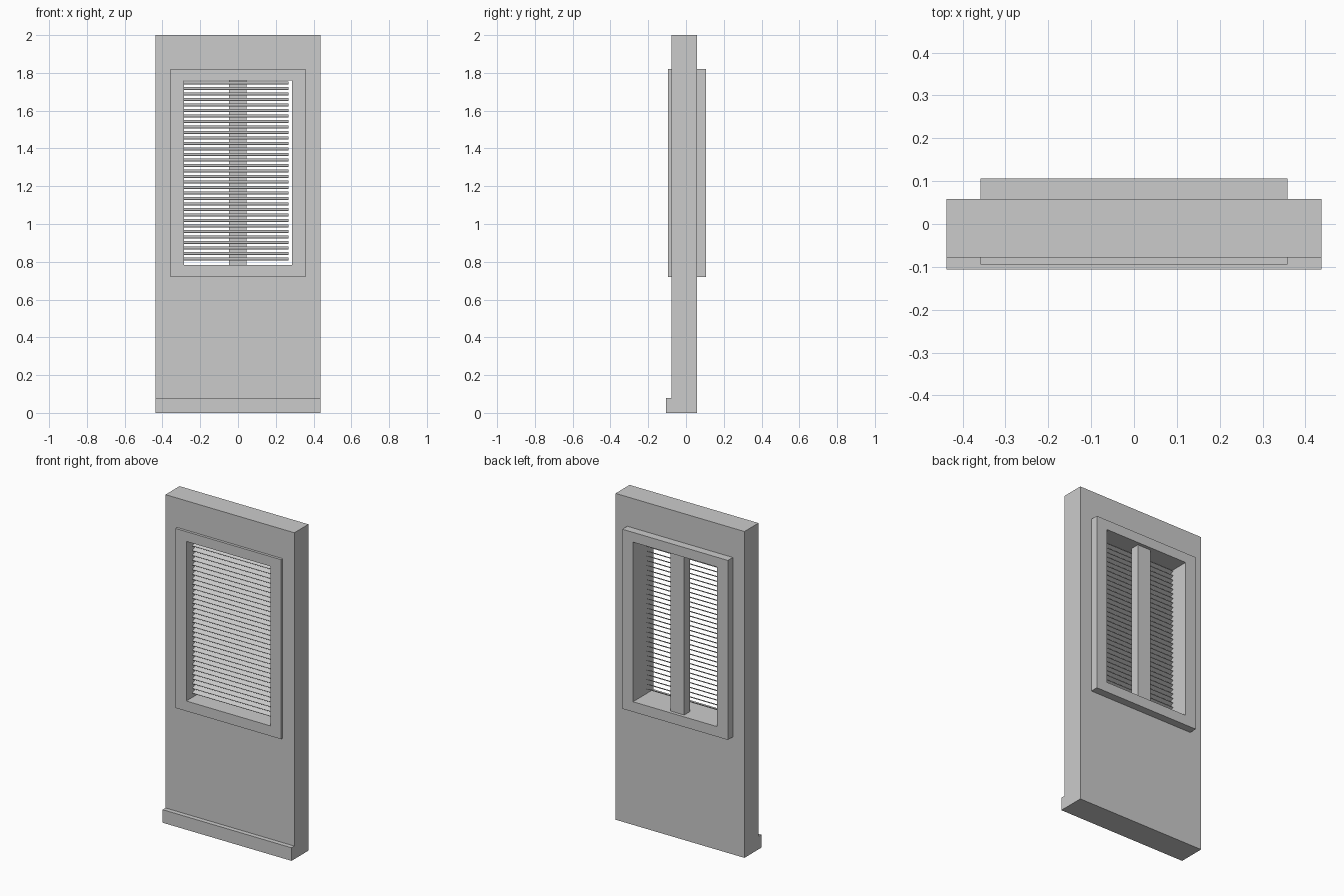
import bpy, bmesh, math
from mathutils import Matrix, Vector

if "Cube" in bpy.data.objects:
    bpy.data.objects.remove(bpy.data.objects["Cube"])


def finish(bm, name):
    bmesh.ops.recalc_face_normals(bm, faces=bm.faces)
    mesh = bpy.data.meshes.new(name)
    bm.to_mesh(mesh)
    bm.free()
    obj = bpy.data.objects.new(name, mesh)
    bpy.context.collection.objects.link(obj)
    return obj


def box(name, x, y, z):
    """Box from (min, max) ranges, origin at its centre."""
    bm = bmesh.new()
    size = [r[1] - r[0] for r in (x, y, z)]
    bmesh.ops.create_cube(bm, size=1, matrix=Matrix.Diagonal((*size, 1)))
    obj = finish(bm, name)
    obj.location = Vector([sum(r) / 2 for r in (x, y, z)])
    return obj


def ring(name, outer, inner, y):
    """Rectangular plate with a window; rectangles are (half width, z0, z1)."""
    bm = bmesh.new()
    loops = []
    for w, z0, z1 in (outer, inner):
        loops.append([bm.verts.new((px, y[0], pz))
                      for px, pz in ((-w, z0), (w, z0), (w, z1), (-w, z1))])
    o, n = loops
    for i in range(4):
        j = (i + 1) % 4
        bm.faces.new((o[i], o[j], n[j], n[i]))
    ext = bmesh.ops.extrude_face_region(bm, geom=bm.faces[:], use_keep_orig=True)
    verts = [g for g in ext["geom"] if isinstance(g, bmesh.types.BMVert)]
    bmesh.ops.translate(bm, verts=verts, vec=(0, y[1] - y[0], 0))
    return finish(bm, name)


# wall panel, its hole hidden inside the window frame
ring("wall_panel", (0.437, 0, 2), (0.32, 0.75, 1.79), (-0.078, 0.058))

# skirting along the front foot of the wall
box("skirting", (-0.437, 0.437), (-0.106, -0.077), (0, 0.08))

# window frame, standing proud on both sides
ring("window_frame", (0.358, 0.72, 1.82), (0.285, 0.782, 1.76), (-0.094, 0.106))

# upright bar behind the blind
box("mullion", (-0.048, 0.044), (0.03, 0.086), (0.78, 1.762))

# blind: one tilted slat repeated upwards
slat = box("blind_slats", (-0.286, 0.268), (-0.037, -0.001), (0.8135, 0.8165))
slat.data.transform(Matrix.Rotation(math.radians(25), 4, 'X'))
arr = slat.modifiers.new("repeat", 'ARRAY')
arr.count = 33
arr.use_relative_offset = False
arr.use_constant_offset = True
arr.constant_offset_displace = (0, 0, 0.0291)
